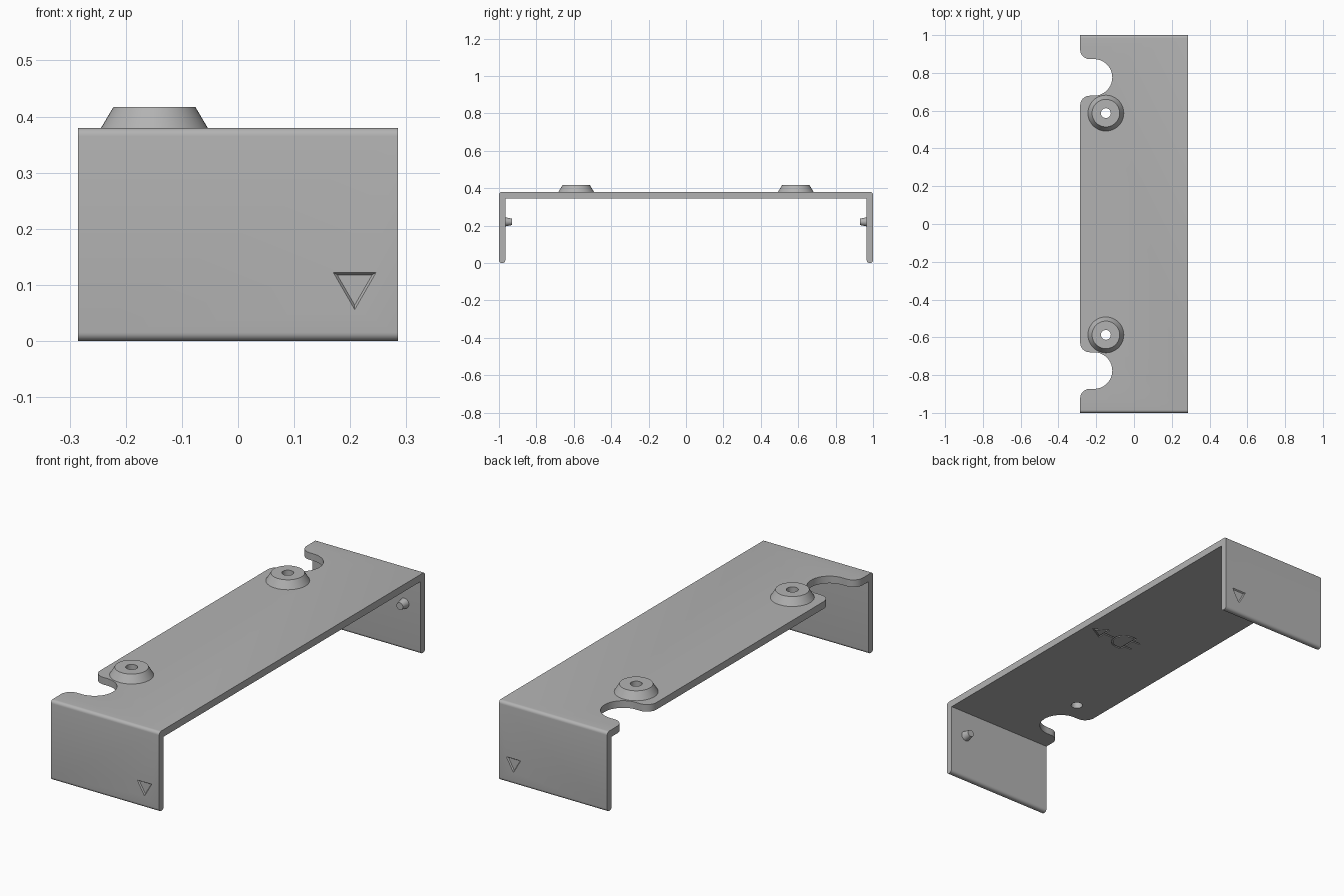
import bpy
import bmesh
from math import cos, sin, pi
from mathutils import Vector

if "Cube" in bpy.data.objects:
    bpy.data.objects.remove(bpy.data.objects["Cube"])

HALF_W, HALF_L = 0.285, 1.0
TOP, THICK = 0.38, 0.034

grey = bpy.data.materials.new("matte grey")
grey.use_nodes = True
grey.diffuse_color = (0.45, 0.45, 0.45, 1)
grey.node_tree.nodes["Principled BSDF"].inputs["Base Color"].default_value = grey.diffuse_color


def loft(name, ring_a, ring_b):
    """Closed solid between two matching rings of points."""
    bm = bmesh.new()
    a = [bm.verts.new(p) for p in ring_a]
    b = [bm.verts.new(p) for p in ring_b]
    bm.faces.new(a)
    bm.faces.new(b)
    for i in range(len(a)):
        j = (i + 1) % len(a)
        bm.faces.new((a[i], a[j], b[j], b[i]))
    bmesh.ops.recalc_face_normals(bm, faces=bm.faces)
    mesh = bpy.data.meshes.new(name)
    bm.to_mesh(mesh)
    bm.free()
    mesh.materials.append(grey)
    obj = bpy.data.objects.new(name, mesh)
    bpy.context.collection.objects.link(obj)
    return obj


def arc(cx, cy, r, start, end, steps):
    angles = [start + (end - start) * i / steps for i in range(steps + 1)]
    return [(cx + r * cos(t), cy + r * sin(t)) for t in angles]


def circle(r, n=48, phase=0.0):
    return arc(0, 0, r, phase, phase + 2 * pi, n)[:-1]


def plan_solid(name, outline, z0, z1):
    return loft(name, [(x, y, z0) for x, y in outline], [(x, y, z1) for x, y in outline])


def upright_solid(name, ring_a, ring_b, x, z, y0, y1):
    """Solid running along y, centred on x and z."""
    return loft(name, [(x + u, y0, z + v) for u, v in ring_a],
                [(x + u, y1, z + v) for u, v in ring_b])


def stroke(points, width=0.007):
    """Outline of a line of constant width with mitred corners."""
    pts = [Vector(p) for p in points]
    left, right = [], []
    for i, p in enumerate(pts):
        d1 = (p - pts[i - 1]).normalized() if i else (pts[1] - p).normalized()
        d2 = (pts[i + 1] - p).normalized() if i < len(pts) - 1 else d1
        n1, n2 = Vector((-d1.y, d1.x)), Vector((-d2.y, d2.x))
        off = (n1 + n2) * (width / 2 / (1 + n1.dot(n2)))
        left.append(p + off)
        right.append(p - off)
    return [tuple(p) for p in left + right[::-1]]


def finish(obj, cutters=()):
    """Cut the part and shade its curves smooth."""
    for cutter in cutters:
        mod = obj.modifiers.new("cut", 'BOOLEAN')
        mod.operation, mod.solver, mod.object = 'DIFFERENCE', 'EXACT', cutter
    if cutters:
        graph = bpy.context.evaluated_depsgraph_get()
        mesh = bpy.data.meshes.new_from_object(obj.evaluated_get(graph))
        obj.modifiers.clear()
        obj.data = mesh
    bpy.ops.object.select_all(action='DESELECT')
    obj.select_set(True)
    bpy.context.view_layer.objects.active = obj
    bpy.ops.object.shade_smooth_by_angle(angle=pi / 6)


# Bracket: rounded U profile in y and z, drawn for one half and mirrored
r = 0.015
inner = HALF_L - THICK
half = [(inner, TOP - THICK)]
half += arc(inner + r, r, r, pi, 1.5 * pi, 6)
half += arc(HALF_L - r, r, r, -pi / 2, 0, 6)
half += arc(HALF_L - r, TOP - r, r, 0, pi / 2, 6)
profile = half + [(-y, z) for y, z in reversed(half)]
bracket = loft("bracket", [(-HALF_W, y, z) for y, z in profile],
               [(HALF_W, y, z) for y, z in profile])

cutters = []
BOSS_X, BOSS_Y = -0.149, 0.587
for side in (-1, 1):
    end = "front" if side < 0 else "back"

    # Round notch with flared mouth in the edge of the plate
    nr, flare, cy = 0.097, 0.05, 0.776
    upper = [(-0.4, nr + flare)]
    upper += arc(-HALF_W + flare, nr + flare, flare, pi, 1.5 * pi, 8)
    upper += arc(-0.212, 0, nr, pi / 2, 0, 16)
    notch = upper + [(x, -y) for x, y in reversed(upper[:-1])]
    cutters.append(plan_solid("notch_cutter", [(x, side * cy + y) for x, y in notch], 0.3, 0.45))

    # Conical boss with a hole through the plate
    drill = plan_solid("drill_cutter",
                       [(BOSS_X + x, side * BOSS_Y + y) for x, y in circle(0.026, 32)], 0.3, 0.45)
    cutters.append(drill)
    boss = loft(end + "_boss",
                [(BOSS_X + x, side * BOSS_Y + y, TOP) for x, y in circle(0.095)],
                [(BOSS_X + x, side * BOSS_Y + y, 0.417) for x, y in circle(0.073)])
    finish(boss, [drill])

    # Locating pin inside the end wall
    pin = upright_solid(end + "_pin", circle(0.024, 32), circle(0.017, 32),
                        0.2, 0.22, side * inner, side * (inner - 0.036))
    finish(pin)

    # Sunken triangle mark on the outside of the end wall
    cutters.append(upright_solid("triangle_cutter", circle(0.052, 3, -pi / 2),
                                 circle(0.036, 3, -pi / 2), 0.208, 0.1,
                                 side * 1.006, side * 0.994))

# Engraved plug and arrow symbol under the plate
body = [(0.035, -0.055)] + arc(0.06, 0, 0.055, -pi / 2, pi / 2, 12) + [(0.035, 0.055)]
lines = [
    body,
    [(0.035, -0.058), (0.035, 0.058)],
    [(0.036, 0.03), (-0.01, 0.03)],
    [(0.036, -0.03), (-0.01, -0.03)],
    [(0.114, 0), (0.18, 0)],
    [(0.18, 0), (0.18, 0.035), (0.242, 0), (0.18, -0.035), (0.18, -0.001)],
]
under = TOP - THICK
for line in lines:
    cutters.append(plan_solid("symbol_cutter", stroke(line), under - 0.01, under + 0.005))

finish(bracket, cutters)
for cutter in cutters:
    bpy.data.objects.remove(cutter)
